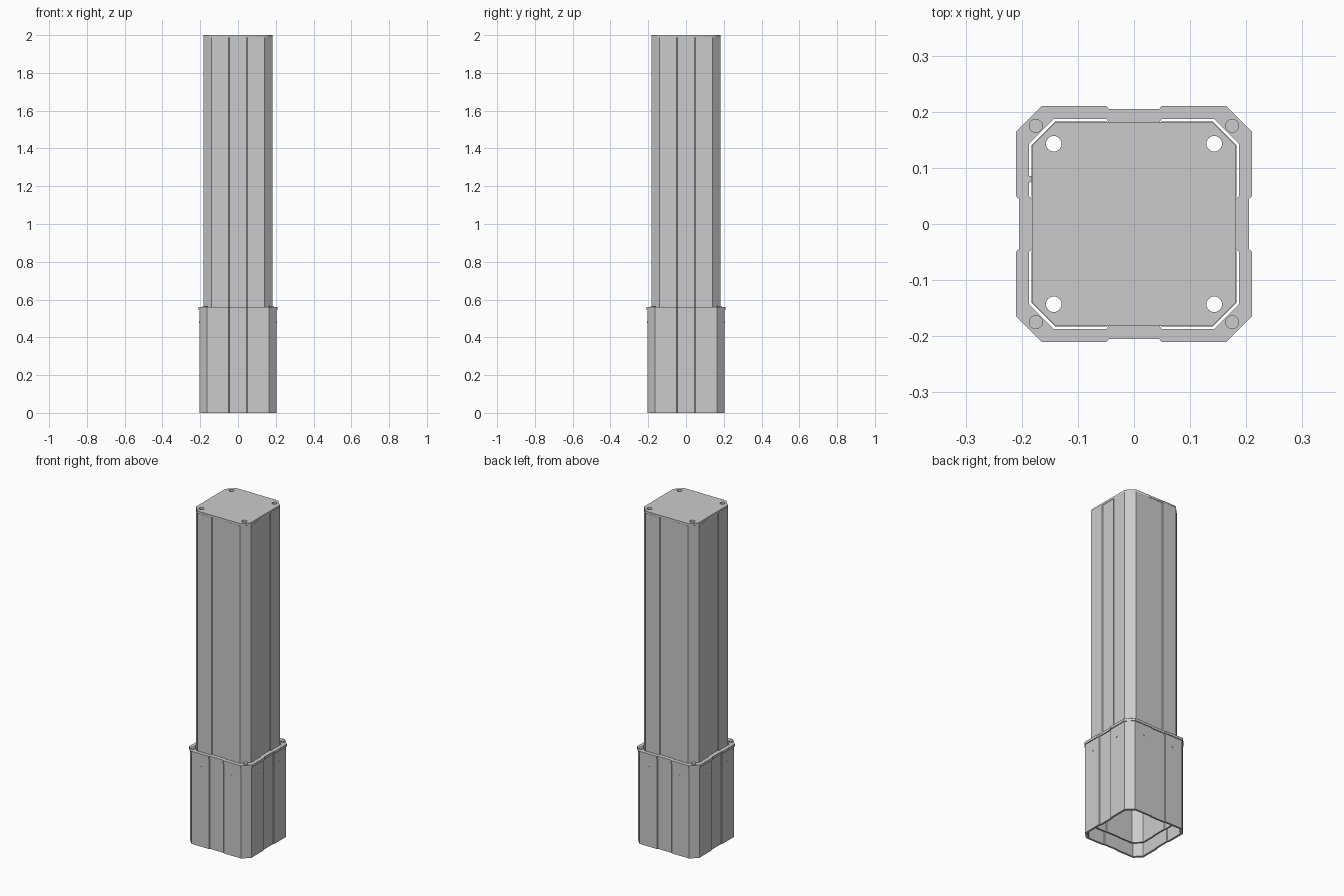
import bpy, bmesh, math
from mathutils import Matrix

if "Cube" in bpy.data.objects:
    bpy.data.objects.remove(bpy.data.objects["Cube"])

grey = bpy.data.materials.new("aluminium_grey")
grey.diffuse_color = (0.6, 0.6, 0.6, 1)
grey.use_nodes = True
grey.node_tree.nodes["Principled BSDF"].inputs["Base Color"].default_value = grey.diffuse_color


def add_object(name, mesh):
    mesh.materials.clear()
    mesh.materials.append(grey)
    ob = bpy.data.objects.new(name, mesh)
    bpy.context.collection.objects.link(ob)
    return ob


def profile(w, c, dip, g=0.045, s=0.004):
    """Square with chamfered corners and a shallow channel along each side."""
    side = [(w, c - w), (w, -g - s), (w - dip, -g), (w - dip, g), (w, g + s), (w, w - c)]
    pts = []
    for k in range(4):
        a, b = round(math.cos(k * math.pi / 2)), round(math.sin(k * math.pi / 2))
        pts += [(x * a - y * b, x * b + y * a) for x, y in side]
    return pts


def tube(name, outer, inner, z0, z1):
    """Hollow extrusion between two profiles of equal point count."""
    bm = bmesh.new()
    rings = [[bm.verts.new((x, y, z)) for x, y in p]
             for p, z in ((outer, z0), (outer, z1), (inner, z1), (inner, z0))]
    n = len(outer)
    for r in range(4):
        a, b = rings[r], rings[(r + 1) % 4]
        for i in range(n):
            j = (i + 1) % n
            bm.faces.new((a[i], a[j], b[j], b[i]))
    bmesh.ops.recalc_face_normals(bm, faces=bm.faces)
    me = bpy.data.meshes.new(name)
    bm.to_mesh(me)
    bm.free()
    return add_object(name, me)


def cylinders(name, matrices, r, depth, seg=20):
    bm = bmesh.new()
    for m in matrices:
        bmesh.ops.create_cone(bm, cap_ends=True, segments=seg, radius1=r, radius2=r,
                              depth=depth, matrix=m)
    me = bpy.data.meshes.new(name)
    bm.to_mesh(me)
    bm.free()
    return add_object(name, me)


# outer sleeve, its collar and the sliding inner column
tube("outer_sleeve", profile(0.205, 0.040, 0.005), profile(0.193, 0.038, 0.004), 0, 0.545)
tube("collar", profile(0.210, 0.045, 0.005), profile(0.187, 0.044, 0.0065), 0.545, 0.56)
tube("inner_column", profile(0.183, 0.043, 0.003), profile(0.175, 0.041, 0.003), 0.07, 1.987)

# top plate with four through holes
corners = [(sx, sy) for sx in (-1, 1) for sy in (-1, 1)]
cu = bpy.data.curves.new("plate_outline", 'CURVE')
cu.dimensions = '2D'
cu.fill_mode = 'BOTH'
cu.extrude = 0.0065
w, c = 0.182, 0.043
loops = [[(w, c - w), (w, w - c), (w - c, w), (c - w, w),
          (-w, w - c), (-w, c - w), (c - w, -w), (w - c, -w)]]
for sx, sy in corners:
    loops.append([(0.143 * sx + 0.014 * math.cos(t * math.pi / 12),
                   0.143 * sy + 0.014 * math.sin(t * math.pi / 12)) for t in range(24)])
for pts in loops:
    sp = cu.splines.new('POLY')
    sp.points.add(len(pts) - 1)
    for p, (x, y) in zip(sp.points, pts):
        p.co = (x, y, 0, 1)
    sp.use_cyclic_u = True
helper = bpy.data.objects.new("plate_helper", cu)
bpy.context.collection.objects.link(helper)
bpy.context.view_layer.update()
dg = bpy.context.evaluated_depsgraph_get()
plate = add_object("top_plate", bpy.data.meshes.new_from_object(helper.evaluated_get(dg)))
plate.location.z = 1.9935
bpy.data.objects.remove(helper)

# collar corner screws
cylinders("collar_screws", [Matrix.Translation((0.175 * sx, 0.175 * sy, 0.563))
                            for sx, sy in corners], 0.0125, 0.008)

# small guide screws on each side of the sleeve
side_m = [Matrix.Rotation(k * math.pi / 2, 4, 'Z') @ Matrix.Translation((0.205, y, 0.48))
          @ Matrix.Rotation(math.pi / 2, 4, 'Y') for k in range(4) for y in (-0.1, 0.1)]
cylinders("guide_screws", side_m, 0.005, 0.004, 12)

# small stop tab in the gap beside the column
cylinders("stop_tab", [Matrix.Translation((-0.185, 0.08, 0.553))], 0.006, 0.012, 8)
